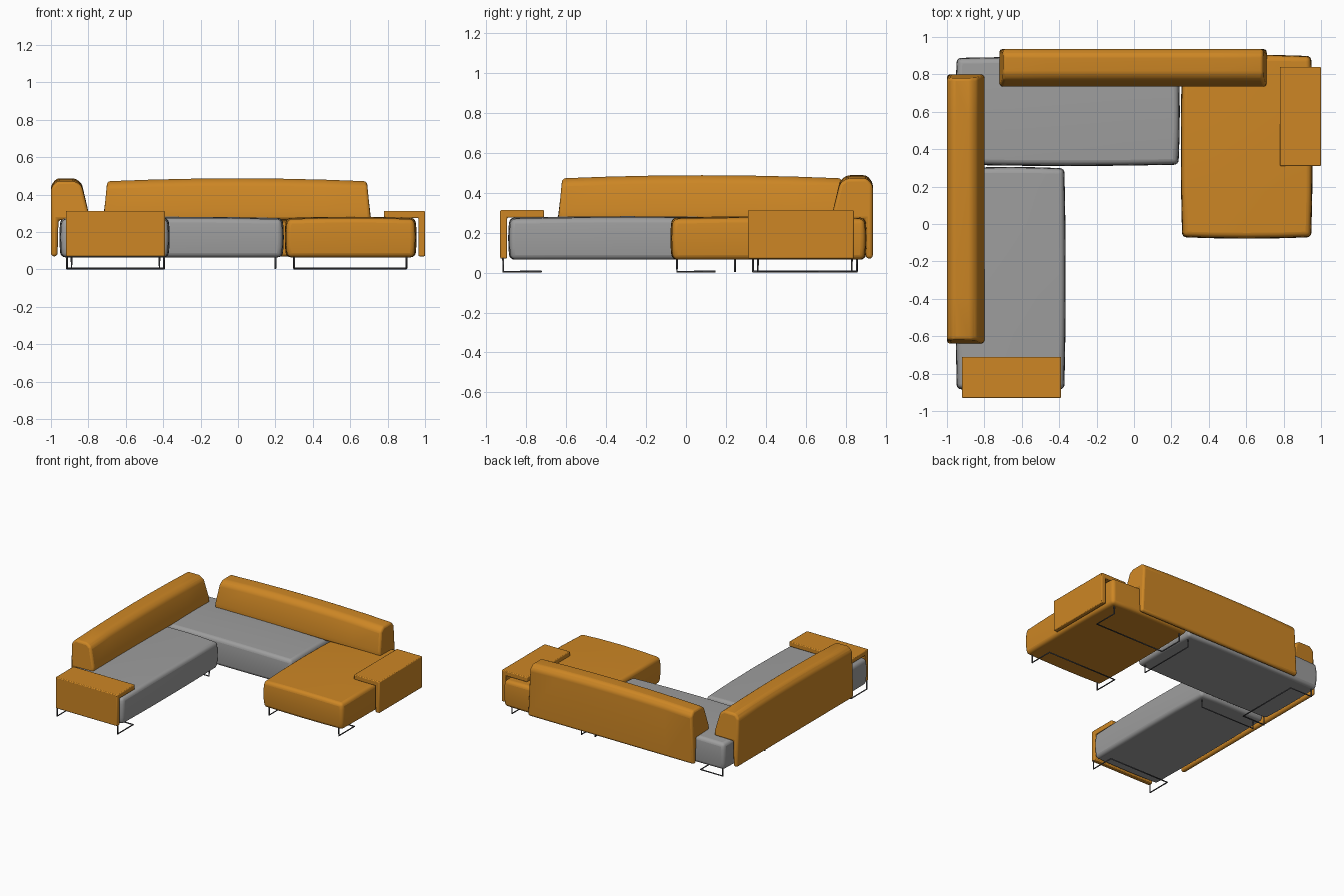
import bpy, bmesh
from math import radians
from mathutils import Matrix

cube = bpy.data.objects.get("Cube")
if cube:
    bpy.data.objects.remove(cube, do_unlink=True)


def material(name, rgb):
    m = bpy.data.materials.new(name)
    m.use_nodes = True
    m.diffuse_color = (*rgb, 1)
    m.node_tree.nodes["Principled BSDF"].inputs["Base Color"].default_value = (*rgb, 1)
    return m


ORANGE = material("orange fabric", (0.61, 0.24, 0.018))
GREY = material("grey fabric", (0.34, 0.34, 0.34))
STEEL = material("dark steel", (0.09, 0.09, 0.1))


def finish(bm, name, mat, bevel, segments):
    """Turn a bmesh into a smooth object with rounded edges."""
    bmesh.ops.recalc_face_normals(bm, faces=bm.faces)
    me = bpy.data.meshes.new(name)
    bm.to_mesh(me)
    bm.free()
    ob = bpy.data.objects.new(name, me)
    bpy.context.collection.objects.link(ob)
    me.materials.append(mat)
    mod = ob.modifiers.new("rounding", 'BEVEL')
    mod.width, mod.segments = bevel, segments
    mod.limit_method, mod.angle_limit = 'ANGLE', radians(22)
    bpy.ops.object.select_all(action='DESELECT')
    ob.select_set(True)
    bpy.context.view_layer.objects.active = ob
    bpy.ops.object.shade_smooth_by_angle(angle=radians(40))
    return ob


def seat(name, x, y, mat, z=(0.065, 0.282), puff=0.014):
    """Box cushion whose sides and top swell slightly in the middle."""
    bm = bmesh.new()
    bmesh.ops.create_cube(bm, size=2)
    bmesh.ops.subdivide_edges(bm, edges=bm.edges[:], cuts=3, use_grid_fill=True)
    for v in bm.verts:
        u = v.co.copy()
        for i, (lo, hi) in enumerate((x, y, z)):
            j, k = (i + 1) % 3, (i + 2) % 3
            half = (hi - lo) / 2 - puff * (u[j] ** 2 + u[k] ** 2) / 2
            if i == 2 and u.z < 0:
                half = (hi - lo) / 2
            v.co[i] = (lo + hi) / 2 + u[i] * half
    return finish(bm, name, mat, 0.024, 4)


def extrusion(name, profile, length, place, turn, mat, bevel, segments, taper=0, crown=0):
    """Sweep a (depth, height) profile lengthwise; outer side at local y = 0."""
    bm = bmesh.new()
    steps = 6 if crown else 1
    rings = []
    for s in range(steps + 1):
        t = 2 * s / steps - 1
        ring = []
        for d, z in profile:
            rise = max(0, z - 0.27) / 0.21
            ring.append(bm.verts.new((t * (length / 2 - taper * rise), -d,
                                      z - crown * rise * t * t)))
        rings.append(ring)
    n = len(profile)
    for a, b in zip(rings, rings[1:]):
        for i in range(n):
            bm.faces.new((a[i], a[(i + 1) % n], b[(i + 1) % n], b[i]))
    bm.faces.new(rings[0])
    bm.faces.new(rings[-1])
    bm.transform(Matrix.Translation((*place, 0)) @ Matrix.Rotation(radians(turn), 4, 'Z'))
    return finish(bm, name, mat, bevel, segments)


def wire(name, points):
    """Thin bent steel rod."""
    cu = bpy.data.curves.new(name, 'CURVE')
    cu.dimensions = '3D'
    cu.bevel_depth, cu.bevel_resolution = 0.005, 2
    cu.use_fill_caps = True
    sp = cu.splines.new('POLY')
    sp.points.add(len(points) - 1)
    for p, co in zip(sp.points, points):
        p.co = (*co, 1)
    cu.materials.append(STEEL)
    ob = bpy.data.objects.new(name, cu)
    bpy.context.collection.objects.link(ob)


def sled_leg(name, a, b, inward):
    """Two uprights at a and b, ground runners inward and a cross bar."""
    top, low = 0.085, 0.005
    run = [(p[0] + inward[0], p[1] + inward[1], low) for p in (a, b)]
    wire(name, [(*a, top), (*a, low), *run, (*b, low), (*b, top)])


# Seat cushions
seat("left_arm_side_seat", (-0.955, -0.365), (-0.89, 0.305), GREY)
seat("corner_seat", (-0.955, 0.245), (0.31, 0.895), GREY)
seat("chaise_seat", (0.25, 0.955), (-0.078, 0.905), ORANGE)

# Backrests: a padded roll above the seat with a thin panel hanging behind it
back_profile = [(0, 0.07), (0.035, 0.07), (0.04, 0.265), (0.2, 0.265), (0.2, 0.31),
                (0.165, 0.46), (0.13, 0.487), (0.03, 0.487), (0, 0.45)]
extrusion("rear_backrest", back_profile, 1.43, (-0.005, 0.935), 0, ORANGE,
          0.016, 3, taper=0.02, crown=0.015)
extrusion("side_backrest", back_profile, 1.44, (-1.0, 0.08), 90, ORANGE,
          0.016, 3, taper=0.02, crown=0.015)

# Armrests: angled panels folded over the seat edge
arm_profile = [(0, 0.07), (0.035, 0.07), (0.035, 0.275), (0.22, 0.275), (0.22, 0.313), (0, 0.313)]
extrusion("front_armrest", arm_profile, 0.53, (-0.655, -0.93), 180, ORANGE, 0.006, 2)
extrusion("chaise_armrest", arm_profile, 0.53, (1.0, 0.575), -90, ORANGE, 0.006, 2)

# Sled legs at the open ends
sled_leg("front_leg", (-0.915, -0.915), (-0.395, -0.915), (0, 0.19))
sled_leg("corner_leg", (-0.915, 0.335), (-0.915, 0.855), (0.19, 0))
sled_leg("chaise_front_leg", (0.3, -0.045), (0.9, -0.045), (0, 0.19))
sled_leg("chaise_rear_leg", (0.3, 0.855), (0.9, 0.855), (0, -0.19))

# Flat frame legs where the seats meet
for name, a, b in (("inner_side_leg", (-0.89, 0.245), (-0.42, 0.245)),
                   ("inner_corner_leg", (0.2, 0.36), (0.2, 0.83))):
    wire(name, [(*a, 0.085), (*a, 0.005), (*b, 0.005), (*b, 0.085)])
